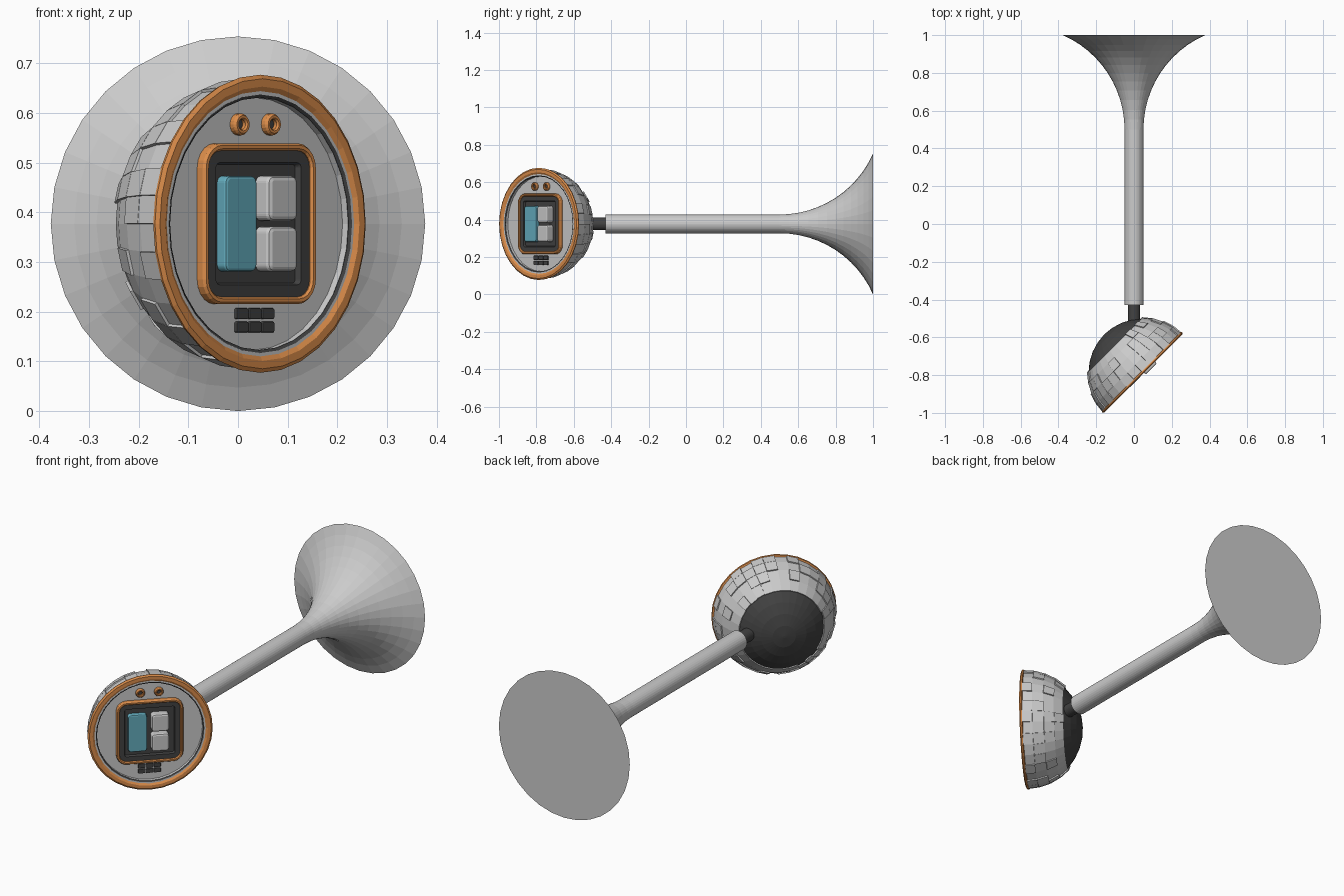
import bpy, bmesh
from math import sin, cos, pi, radians
from mathutils import Matrix, Vector

if "Cube" in bpy.data.objects:
    bpy.data.objects.remove(bpy.data.objects["Cube"])

def material(name, rgb):
    m = bpy.data.materials.new(name)
    m.diffuse_color = (*rgb, 1)
    m.use_nodes = True
    m.node_tree.nodes["Principled BSDF"].inputs["Base Color"].default_value = m.diffuse_color
    return m

ORANGE = material("orange", (0.72, 0.27, 0.07))
DARK = material("dark", (0.055, 0.055, 0.055))
BLUE = material("blue", (0.13, 0.42, 0.52))

CZ = 0.377
# Head frame: local x across the face, local y up, local z out of the face
s = sin(radians(45))
HEAD = Matrix(((s, 0, s, 0.045), (s, 0, -s, -0.787), (0, 1, 0, CZ), (0, 0, 0, 1)))
# Stand frame: local z runs along world +y
STAND = Matrix.Translation((0, 0, CZ)) @ Matrix.Rotation(-pi / 2, 4, 'X')

def finish(name, bm, frame, mat):
    me = bpy.data.meshes.new(name)
    bmesh.ops.recalc_face_normals(bm, faces=bm.faces)
    bm.to_mesh(me)
    bm.free()
    ob = bpy.data.objects.new(name, me)
    bpy.context.collection.objects.link(ob)
    ob.matrix_world = frame
    if mat:
        me.materials.append(mat)
    return ob

def loft(name, rings, frame, mat=None, caps=(True, True), closed=False):
    """Skin a stack of equal-length point rings."""
    bm = bmesh.new()
    vs = [[bm.verts.new(p) for p in ring] for ring in rings]
    n = len(vs[0])
    pairs = list(zip(vs, vs[1:])) + ([(vs[-1], vs[0])] if closed else [])
    for a, b in pairs:
        for i in range(n):
            j = (i + 1) % n
            bm.faces.new((a[i], a[j], b[j], b[i]))
    if not closed:
        for use, ring in zip(caps, (vs[0], vs[-1])):
            if use:
                bm.faces.new(ring)
    return finish(name, bm, frame, mat)

def lathe(name, profile, frame, mat=None, center=(0, 0), n=32, **kw):
    rings = [[(center[0] + r * cos(2 * pi * i / n), center[1] + r * sin(2 * pi * i / n), w)
              for i in range(n)] for r, w in profile]
    return loft(name, rings, frame, mat, **kw)

def pad(name, u, v, hu, hv, corner, profile, mat=None, **kw):
    """Rounded rectangle on the face; profile holds (inset, height) pairs."""
    rings = []
    for inset, w in profile:
        r = max(corner - inset, 0.002)
        ring = []
        for q, (sx, sy) in enumerate(((1, 1), (-1, 1), (-1, -1), (1, -1))):
            for k in range(6):
                a = (q + k / 5) * pi / 2
                ring.append((u + sx * (hu - inset - r) + r * cos(a),
                             v + sy * (hv - inset - r) + r * sin(a), w))
        rings.append(ring)
    return loft(name, rings, HEAD, mat, **kw)

def key_profile(base, top, b):
    return [(0, base), (0, top - b), (b * 0.3, top - b * 0.3), (b, top)]

# Horn-shaped mount with its pipe
R = 0.546
flare = [(0.05 + R * (1 - cos(a)), 0.5 + R * sin(a))
         for a in (radians(66.35) * i / 12 for i in range(13))]
lathe("mount_horn", [(0.05, -0.43)] + flare, STAND)
lathe("neck_joint", [(0.033, -0.53), (0.033, -0.42)], STAND, DARK)

# Dark half-sphere housing
def arc(i):
    return radians(11.25 * i)

lathe("housing", [(0.286 * cos(arc(i)), -0.286 * sin(arc(i))) for i in range(8)]
      + [(0.006, -0.286)], HEAD, DARK, caps=(False, True))

# Grid of raised shell panels over the front half of the housing
bm = bmesh.new()
n, rad = 32, 0.291
grid = [[bm.verts.new((rad * cos(arc(i)) * cos(2 * pi * j / n),
                       rad * cos(arc(i)) * sin(2 * pi * j / n),
                       -rad * sin(arc(i)))) for j in range(n)] for i in range(5)]
for a, b in zip(grid, grid[1:]):
    for j in range(n):
        k = (j + 1) % n
        bm.faces.new((a[j], b[j], b[k], a[k]))
faces = list(bm.faces)
gaps = bmesh.ops.inset_individual(bm, faces=faces, thickness=0.0035)["faces"]
bmesh.ops.delete(bm, geom=gaps, context='FACES')
panels = finish("shell_panels", bm, HEAD, None)
# thickness goes inward, towards the housing
solid = panels.modifiers.new("thickness", 'SOLIDIFY')
solid.thickness = 0.006
solid.offset = -1

# Rim, inner lip and recessed face plate
lathe("rim", [(0.284, -0.012), (0.298, -0.007), (0.3, 0.0), (0.292, 0.006),
              (0.276, 0.006), (0.267, 0.0), (0.267, -0.012)], HEAD, ORANGE, closed=True)
lathe("inner_lip", [(0.268, -0.01), (0.268, 0.0), (0.26, 0.0), (0.256, -0.004),
                    (0.254, -0.022)], HEAD, caps=(False, False))
lathe("lip_seal", [(0.26, 0.001), (0.254, -0.003), (0.256, -0.006)], HEAD, DARK, closed=True)
lathe("face_plate", [(0.27, -0.03), (0.27, -0.02)], HEAD)

# Control panel: orange frame, dark tray, screen and keys
pad("panel_frame", 0, 0, 0.16, 0.162, 0.05,
    [(0, -0.022), (0, -0.004), (0.004, 0.002), (0.011, 0.002), (0.015, -0.003), (0.015, -0.022)],
    ORANGE, closed=True)
pad("panel_tray", 0, 0, 0.147, 0.149, 0.037,
    [(0, -0.021), (0, -0.005), (0.026, -0.005), (0.03, -0.018)], DARK)
pad("screen", -0.06, 0, 0.045, 0.096, 0.014, key_profile(-0.02, 0.007, 0.006), BLUE)
for name, v in (("upper_key", 0.051), ("lower_key", -0.051)):
    pad(name, 0.047, v, 0.042, 0.045, 0.014, key_profile(-0.02, 0.02, 0.009))

# Two round sockets above the panel
for name, u in (("left_socket", -0.0445), ("right_socket", 0.0445)):
    lathe(name, [(0.022, -0.021), (0.022, -0.01), (0.018, -0.004), (0.013, -0.004),
                 (0.01, -0.008), (0.01, -0.021)], HEAD, ORANGE, (u, 0.2), 20, closed=True)
    lathe(name + "_hole", [(0.011, -0.021), (0.011, -0.016)], HEAD, DARK, (u, 0.2), 20)

# Speaker grid below the panel
for row, v in enumerate((-0.181, -0.208)):
    for col in range(3):
        pad(f"speaker_cell_{row}_{col}", (col - 1) * 0.037, v, 0.017, 0.011, 0.004,
            key_profile(-0.021, -0.013, 0.002), DARK)
